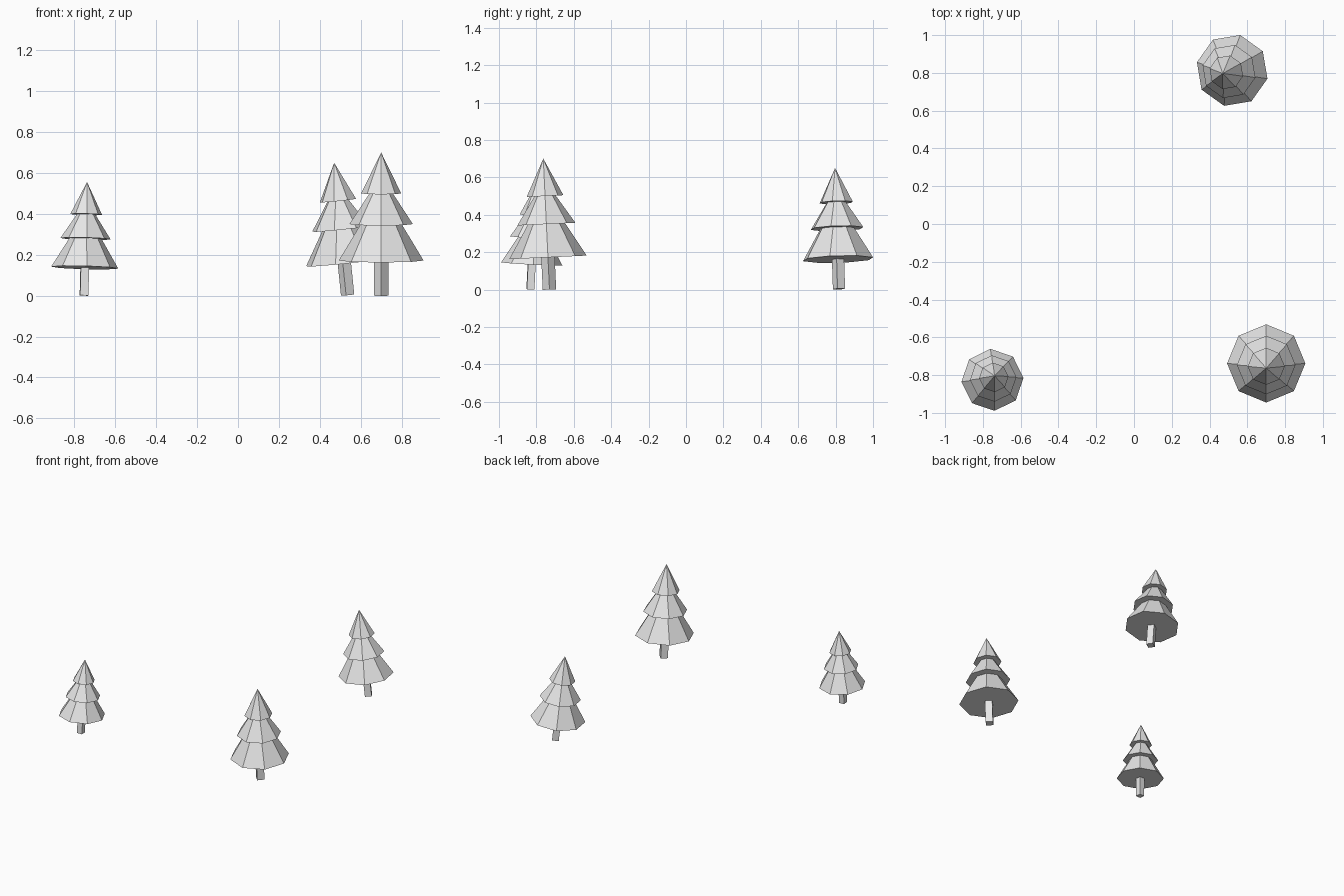
import bpy, bmesh
from math import cos, sin, radians
from mathutils import Vector, Matrix

cube = bpy.data.objects.get("Cube")
if cube:
    bpy.data.objects.remove(cube, do_unlink=True)

grey = bpy.data.materials.new("light grey")
grey.use_nodes = True
colour = (0.8, 0.8, 0.8, 1)
grey.diffuse_color = colour
grey.node_tree.nodes["Principled BSDF"].inputs["Base Color"].default_value = colour

HEIGHT = 0.70
# Radius and height pairs, from the bottom up, for the full-size tree
CANOPY = [(0, 0.172), (0.207, 0.172), (0.1, 0.35), (0.155, 0.35),
          (0.057, 0.5), (0.098, 0.5), (0, HEIGHT)]
TRUNK = [(0, 0), (0.036, 0), (0.036, 0.172)]


def lathe(name, profile, sides, turn, matrix):
    """Turn a profile around z into a flat-faced solid."""
    bm = bmesh.new()
    rings = []
    for r, z in profile:
        if r == 0:
            rings.append([bm.verts.new((0, 0, z))] * sides)
        else:
            angles = [radians(turn + 360 * i / sides) for i in range(sides)]
            rings.append([bm.verts.new((r * cos(a), r * sin(a), z)) for a in angles])
    for low, high in zip(rings, rings[1:]):
        for i in range(sides):
            j = (i + 1) % sides
            corners = dict.fromkeys((low[i], low[j], high[j], high[i]))
            bm.faces.new(list(corners))
    bmesh.ops.recalc_face_normals(bm, faces=bm.faces)
    mesh = bpy.data.meshes.new(name)
    bm.to_mesh(mesh)
    bm.free()
    mesh.materials.append(grey)
    obj = bpy.data.objects.new(name, mesh)
    obj.matrix_world = matrix
    bpy.context.collection.objects.link(obj)


def tree(name, base, tip, turn):
    """A leaning tree with a square trunk and three eight-sided tiers."""
    base, tip = Vector(base), Vector(tip)
    axis = tip - base
    lean = Vector((0, 0, 1)).rotation_difference(axis).to_matrix().to_4x4()
    matrix = Matrix.Translation(base) @ lean @ Matrix.Scale(axis.length / HEIGHT, 4)
    lathe(name + "_trunk", TRUNK, 4, turn, matrix)
    lathe(name + "_canopy", CANOPY, 8, turn, matrix)


tree("front_left_tree", (0.70, -0.73, 0), (0.70, -0.763, 0.70), 0)
tree("back_left_tree", (0.536, 0.818, 0.003), (0.47, 0.797, 0.65), -13)
tree("front_right_tree", (-0.753, -0.832, 0.001), (-0.738, -0.804, 0.556), 48.7)
